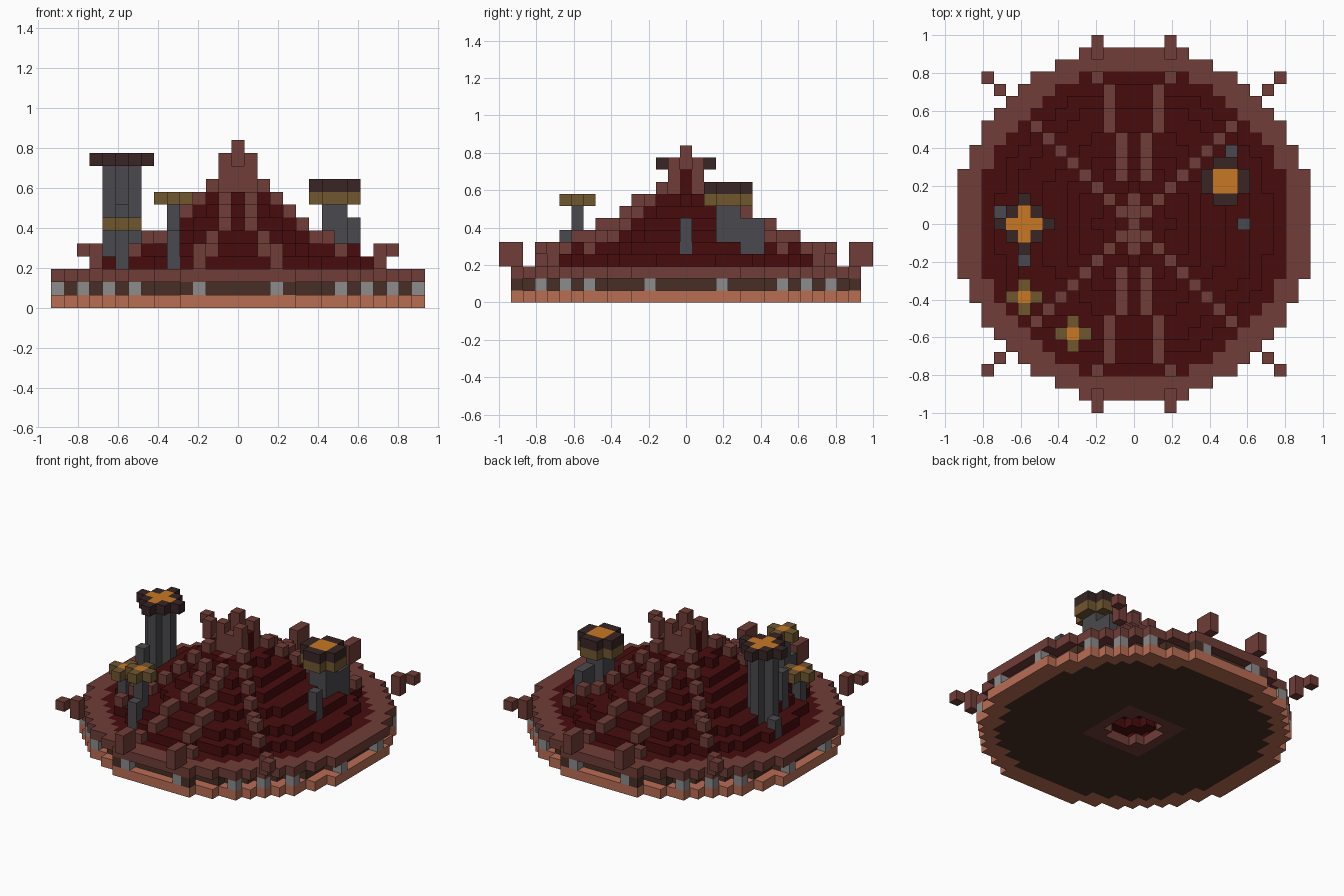
import bpy

cube = bpy.data.objects.get("Cube")
if cube:
    bpy.data.objects.remove(cube, do_unlink=True)

V = 2 / 31  # block size
cells = {}  # (i, j, k) -> part name

# Part name -> (material name, display colour)
PARTS = {
    "base_ring": ("terracotta", "B96D54"),
    "floor": ("dark_brown", "472F25"),
    "wall": ("dark_brown", "472F25"),
    "posts": ("light_grey", "8C8C8C"),
    "rim": ("red_brown", "703D37"),
    "floor_frame": ("red_brown", "703D37"),
    "roof": ("deep_red", "470C0D"),
    "roof_ridges": ("red_brown", "703D37"),
    "spire": ("red_brown", "703D37"),
    "chimney_shafts": ("slate_grey", "4A4A4E"),
    "chimney_caps": ("charcoal", "382525"),
    "chimney_bands": ("olive_brown", "70562F"),
    "chimney_embers": ("orange", "C77723"),
}


def put(part, i, j, k0, k1=None):
    for k in range(k0, (k0 if k1 is None else k1) + 1):
        cells[i, j, k] = part


def disc(part, k, outer, inner=-1):
    for i in range(-15, 16):
        for j in range(-15, 16):
            if inner < i * i + j * j <= outer:
                put(part, i, j, k)


def mirrored(part, i, j, k0, k1=None):
    for a in {i, -i}:
        for b in {j, -j}:
            put(part, a, b, k0, k1)


# Base: ring, floor and a framed opening in the middle
disc("base_ring", 0, 212, 168)
disc("floor", 0, 168, 5)
for i in range(-3, 4):
    for j in range(-3, 4):
        if i * i + j * j > 5:
            put("floor_frame", i, j, 0)

# Recessed wall with posts, and the rim above
disc("wall", 1, 180, 130)
mirrored("wall", 4, 14, 1)
for i, j in ((14, 3), (12, 8), (10, 10), (8, 12), (3, 14)):
    mirrored("posts", i, j, 1)
disc("rim", 2, 212, 160)

# Stepped hollow roof: squared radius of each layer from the rim upwards
RADII = [160, 128, 99, 60, 34, 22, 9, 1, 1]
for n, outer in enumerate(RADII):
    above = RADII[n + 1] if n + 1 < len(RADII) else -1
    disc("roof", n + 2, outer, above * 0.6 if above > 1 else -1)


def roof_top(i, j):
    return 1 + sum(i * i + j * j <= r for r in RADII)


# Diagonal ridges and front/back ribs ride one block above the roof
for d in range(2, 11):
    mirrored("roof_ridges", d, d, roof_top(d, d) + 1)
for j in range(4, 14):
    i = 1 if j < 8 else 2 if j < 12 else 3
    mirrored("roof_ridges", i, j, roof_top(i, j) + 1)
for j in (14, 15):
    mirrored("roof_ridges", 3, j, 3, 4)
mirrored("roof_ridges", 11, 11, 3, 4)
mirrored("roof_ridges", 12, 12, 4)

# Central spire
mirrored("spire", 1, 1, 9, 11)
mirrored("spire", 0, 1, 8, 10)
mirrored("spire", 0, 2, 8)
put("spire", 0, 0, 9, 12)

PLUS = [(0, 0), (1, 0), (-1, 0), (0, 1), (0, -1)]

# Tall chimney with stepped supports
for di in range(-2, 3):
    for dj in range(-2, 3):
        if abs(di) + abs(dj) <= 2:
            put("chimney_caps", di - 9, dj, 11)
for di, dj in PLUS:
    put("chimney_shafts", di - 9, dj, 3, 10)
    put("chimney_embers", di - 9, dj, 11)
put("chimney_shafts", -11, 1, 3, 4)
put("chimney_shafts", -9, -3, 3, 7)

# Wide chimney
for i in range(6, 10):
    for j in range(2, 6):
        if i in (7, 8) or j in (3, 4):
            put("chimney_bands", i, j, 8)
            put("chimney_caps", i, j, 9)
for i in (7, 8):
    for j in (3, 4):
        put("chimney_shafts", i, j, 3, 7)
        put("chimney_embers", i, j, 9)
for i, j in ((9, 0), (8, 5), (8, 6)):
    put("chimney_shafts", i, j, 3, 6)

# Two small chimneys
for i, j, k in ((-9, -6, 6), (-5, -9, 8)):
    put("chimney_shafts", i, j, 3, k - 1)
    for di, dj in PLUS:
        put("chimney_bands", i + di, j + dj, k)
    put("chimney_embers", i, j, k)
put("chimney_shafts", -5, -10, 3, 5)


def material(name, code):
    mat = bpy.data.materials.get(name)
    if mat:
        return mat
    rgb = [int(code[n:n + 2], 16) / 255 for n in (0, 2, 4)]
    col = [c / 12.92 if c < 0.04 else ((c + 0.055) / 1.055) ** 2.4 for c in rgb] + [1]
    mat = bpy.data.materials.new(name)
    mat.use_nodes = True
    mat.diffuse_color = col
    bsdf = next(n for n in mat.node_tree.nodes if n.type == 'BSDF_PRINCIPLED')
    bsdf.inputs["Base Color"].default_value = col
    bsdf.inputs["Roughness"].default_value = 0.9
    return mat


# Mesh each part from the exposed block faces only
for part, (mat_name, code) in PARTS.items():
    verts, faces = {}, []
    for cell in [c for c, p in cells.items() if p == part]:
        for axis in range(3):
            for side in (0, 1):
                near = list(cell)
                near[axis] += 2 * side - 1
                if tuple(near) in cells:
                    continue
                face = []
                for u, w in ((0, 0), (1, 0), (1, 1), (0, 1)):
                    corner = list(cell)
                    corner[axis] += side
                    corner[(axis + 1) % 3] += u
                    corner[(axis + 2) % 3] += w
                    face.append(verts.setdefault(tuple(corner), len(verts)))
                faces.append(face if side else face[::-1])
    points = [((x - 0.5) * V, (y - 0.5) * V, z * V) for x, y, z in verts]
    mesh = bpy.data.meshes.new(part)
    mesh.from_pydata(points, [], faces)
    mesh.materials.append(material(mat_name, code))
    bpy.context.scene.collection.objects.link(bpy.data.objects.new(part, mesh))
